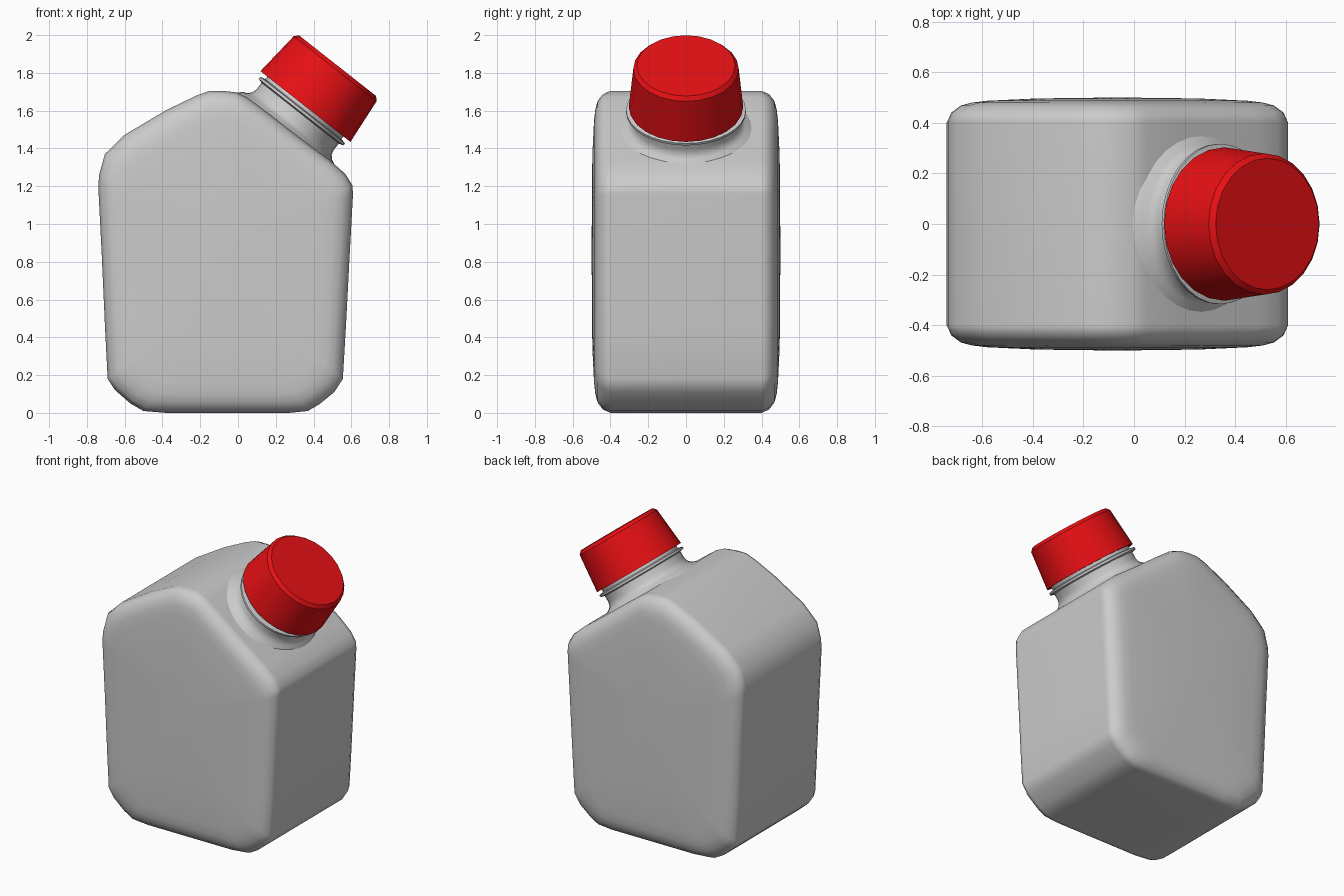
import bpy, bmesh, math
from mathutils import Matrix, Vector

if "Cube" in bpy.data.objects:
    bpy.data.objects.remove(bpy.data.objects["Cube"])


def finish(name, bm, angle, mat=None):
    bmesh.ops.recalc_face_normals(bm, faces=bm.faces)
    me = bpy.data.meshes.new(name)
    bm.to_mesh(me)
    bm.free()
    ob = bpy.data.objects.new(name, me)
    bpy.context.collection.objects.link(ob)
    bpy.ops.object.select_all(action='DESELECT')
    ob.select_set(True)
    bpy.context.view_layer.objects.active = ob
    bpy.ops.object.shade_smooth_by_angle(angle=math.radians(angle))
    if mat:
        me.materials.append(mat)
    return ob


def skin(bm, rings):
    """Join consecutive closed vertex rings with quads."""
    for a, b in zip(rings, rings[1:]):
        n = len(a)
        for i in range(n):
            j = (i + 1) % n
            bm.faces.new((a[i], a[j], b[j], b[i]))


def lathe(name, profile, sides, matrix, angle, mat=None, sx=1.0):
    """Revolve (radius, height) points, cap both ends, place with matrix."""
    bm = bmesh.new()
    rings = []
    for r, h in profile:
        rings.append([bm.verts.new((sx * r * math.cos(2 * math.pi * i / sides),
                                    r * math.sin(2 * math.pi * i / sides), h))
                      for i in range(sides)])
    skin(bm, rings)
    bm.faces.new(rings[0])
    bm.faces.new(rings[-1])
    bmesh.ops.transform(bm, matrix=matrix, verts=bm.verts)
    return finish(name, bm, angle, mat)


# Bottle body: front outline lofted through the depth with rounded rims
outline = [(-0.5, 0.01), (-0.38, 0), (0.27, 0), (0.37, 0.01), (0.43, 0.045),
           (0.51, 0.11), (0.555, 0.18), (0.571, 0.45), (0.592, 0.85),
           (0.609, 1.16), (0.605, 1.205), (0.57, 1.263), (0.49, 1.335),
           (0.33, 1.455), (0.17, 1.58), (0.05, 1.67), (-0.01, 1.697),
           (-0.08, 1.705), (-0.15, 1.705), (-0.22, 1.68), (-0.38, 1.603),
           (-0.6, 1.472), (-0.705, 1.37), (-0.735, 1.26), (-0.74, 1.2),
           (-0.722, 0.85), (-0.704, 0.45), (-0.69, 0.18), (-0.65, 0.12),
           (-0.57, 0.05)]
section = [(0.40, 0), (0.44, 0.018), (0.468, 0.055), (0.48, 0.10),
           (0.487, 0.16), (0.496, 0.35)]          # half depth, inset
section = [(-y, d) for y, d in reversed(section)] + section
CX, CZ = -0.065, 0.86
bm = bmesh.new()
rings = []
for y, d in section:
    fx, fz = 1 - d / 0.67, 1 - d / 0.86
    rings.append([bm.verts.new((CX + (x - CX) * fx, y, CZ + (z - CZ) * fz))
                  for x, z in outline])
skin(bm, rings)
for ring, y in ((rings[0], -0.5), (rings[-1], 0.5)):
    c = bm.verts.new((CX, y, CZ))
    for i in range(len(ring)):
        bm.faces.new((ring[i], ring[(i + 1) % len(ring)], c))
body = finish("bottle_body", bm, 70)
body.modifiers.new("even_shading", 'WEIGHTED_NORMAL').keep_sharp = True

# Tilted frame shared by neck and cap
tilt = Matrix.Translation(Vector((0.357, 0, 1.622))) @ Matrix.Rotation(math.radians(38.2), 4, 'Y')

# Neck flaring out of the shoulder, with a thin collar
lathe("neck", [(0.37, -0.17), (0.345, -0.146), (0.315, -0.133), (0.297, -0.115),
               (0.289, -0.09), (0.289, -0.045), (0.317, -0.038), (0.317, -0.024),
               (0.285, -0.018), (0.285, 0.05)], 32, tilt, 40, sx=0.9)

# Red screw cap
red = bpy.data.materials.new("red_plastic")
red.diffuse_color = (0.80, 0.005, 0.007, 1)
red.use_nodes = True
red.node_tree.nodes["Principled BSDF"].inputs["Base Color"].default_value = red.diffuse_color
lathe("cap", [(0.25, 0.03), (0.285, 0.0), (0.303, 0.0), (0.279, 0.254), (0.26, 0.275)],
      24, tilt, 30, red)
